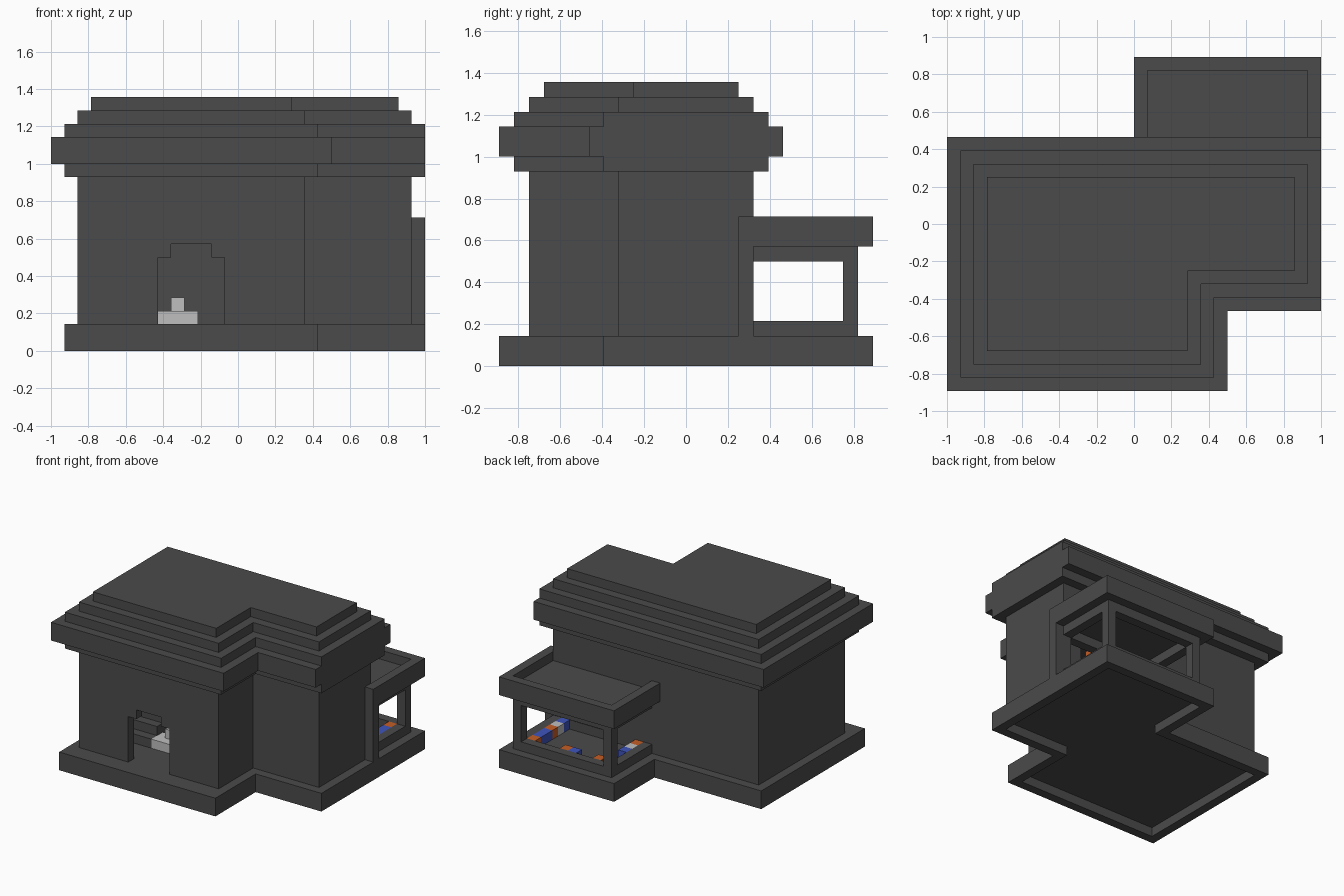
import bpy
import bmesh

cube = bpy.data.objects.get("Cube")
if cube:
    bpy.data.objects.remove(cube, do_unlink=True)

U = 1 / 14  # one block


def material(name, rgb):
    m = bpy.data.materials.new(name)
    m.use_nodes = True
    m.diffuse_color = (*rgb, 1)
    m.node_tree.nodes["Principled BSDF"].inputs["Base Color"].default_value = (*rgb, 1)
    return m


STONE = material("dark_stone", (0.07, 0.07, 0.07))
WHITE = material("pale_grey", (0.52, 0.52, 0.52))
BLUE = material("blue", (0.05, 0.09, 0.5))
ORANGE = material("orange", (0.56, 0.11, 0.02))


def rect(x0, y0, x1, y1):
    return [(x0, y0), (x1, y0), (x1, y1), (x0, y1)]


def offset(poly, d):
    """Grow a counter-clockwise right-angled outline by d."""
    out = []
    for i, (x, y) in enumerate(poly):
        px, py = poly[i - 1]
        nx, ny = poly[(i + 1) % len(poly)]
        sign = lambda v: (v > 0) - (v < 0)
        ax, ay = sign(x - px), sign(y - py)
        bx, by = sign(nx - x), sign(ny - y)
        out.append((x + d * (ay + by), y - d * (ax + bx)))
    return out


def loft(name, loops, mat=STONE, closed=False):
    """Join outlines (poly, z) into a body, capped or wrapped round."""
    bm = bmesh.new()
    rings = [[bm.verts.new((x * U, y * U, z * U)) for x, y in p] for p, z in loops]
    pairs = list(zip(rings, rings[1:]))
    if closed:
        pairs.append((rings[-1], rings[0]))
    else:
        bm.faces.new(rings[0])
        bm.faces.new(rings[-1])
    for a, b in pairs:
        for i in range(len(a)):
            j = (i + 1) % len(a)
            bm.faces.new((a[i], a[j], b[j], b[i]))
    bmesh.ops.recalc_face_normals(bm, faces=bm.faces)
    me = bpy.data.meshes.new(name)
    bm.to_mesh(me)
    bm.free()
    me.materials.append(mat)
    ob = bpy.data.objects.new(name, me)
    bpy.context.scene.collection.objects.link(ob)
    return ob


def box(name, x0, y0, z0, x1, y1, z1, mat=STONE):
    r = rect(x0, y0, x1, y1)
    return loft(name, [(r, z0), (r, z1)], mat)


def shell(name, poly, z0, z1):
    inner = offset(poly, -1)
    return loft(name, [(poly, z0), (poly, z1), (inner, z1), (inner, z0)], closed=True)


def cut(ob, *bounds):
    """Cut box-shaped openings and bake the result."""
    for b in bounds:
        cutter = box("cutter", *b)
        cutter.hide_render = True
        mod = ob.modifiers.new("opening", "BOOLEAN")
        mod.operation = "DIFFERENCE"
        mod.solver = "EXACT"
        mod.object = cutter
        deps = bpy.context.evaluated_depsgraph_get()
        baked = bpy.data.meshes.new_from_object(ob.evaluated_get(deps))
        ob.modifiers.clear()
        ob.data = baked
        bpy.data.objects.remove(cutter, do_unlink=True)


# Plinth, hollowed from below
plinth = [(-13, -12.5), (6, -12.5), (6, -5.5), (14, -5.5),
          (14, 12.5), (0, 12.5), (0, 5.5), (-13, 5.5)]
inner = offset(plinth, -1)
loft("plinth", [(plinth, 2), (plinth, 0), (inner, 0), (inner, 1)])

# House walls with a stepped front doorway and a rear doorway
house = [(-12, -10.5), (5, -10.5), (5, -4.5), (13, -4.5), (13, 4.5), (-12, 4.5)]
walls = shell("house_walls", house, 2, 13)
cut(walls,
    (-6, -12, 1, -1, -9, 7),
    (-5, -12, 6, -2, -9, 8),
    (7, 3, 3, 12, 5, 7))

# Stepped roof, clipped at the right edge
for i, (grow, z0, z1) in enumerate([(1, 13, 14), (2, 14, 16), (1, 16, 17),
                                    (0, 17, 18), (-1, 18, 19)]):
    tier = [(min(x, 14), y) for x, y in offset(house, grow)]
    loft(f"roof_tier_{i + 1}", [(tier, z0), (tier, z1)])

# Rear porch: open frame, side pillar and canopy with a raised rim
frame = shell("porch_frame", rect(1, 3.5, 13, 11.5), 2, 8)
cut(frame,
    (0, 4.5, 3, 15, 10.5, 7),
    (2, 3, 3, 12, 13, 7))
box("porch_pillar", 13, 3.5, 2, 14, 4.5, 8)
canopy = rect(0, 3.5, 14, 12.5)
inner = offset(canopy, -1)
loft("porch_canopy", [(canopy, 8), (canopy, 10), (inner, 10), (inner, 9)])

# Coloured blocks along the porch edges
beds = {
    ORANGE: [(3, 9.5), (7, 9.5), (11, 9.5), (2, 4.5), (11, 6.5)],
    BLUE: [(6, 9.5), (11, 8.5), (11, 7.5), (11, 4.5), (2, 6.5)],
    WHITE: [(2, 5.5), (11, 5.5)],
}
for mat, cells in beds.items():
    for x, y in cells:
        box("porch_block_" + mat.name, x, y, 2, x + 1, y + 1, 3, mat)

# Interior pieces seen through the doorways
box("white_seat", -6, -6.5, 2, -3, -4.5, 3, WHITE)
box("white_seat_back", -5, -5.5, 3, -4, -4.5, 4, WHITE)
for i in range(3):
    box(f"inner_step_{i + 1}", -9, -6.5 + i, 2, -6, -5.5 + i, 3 + i)
box("hanging_block", 6, 2, 7, 8, 3, 8, ORANGE)
